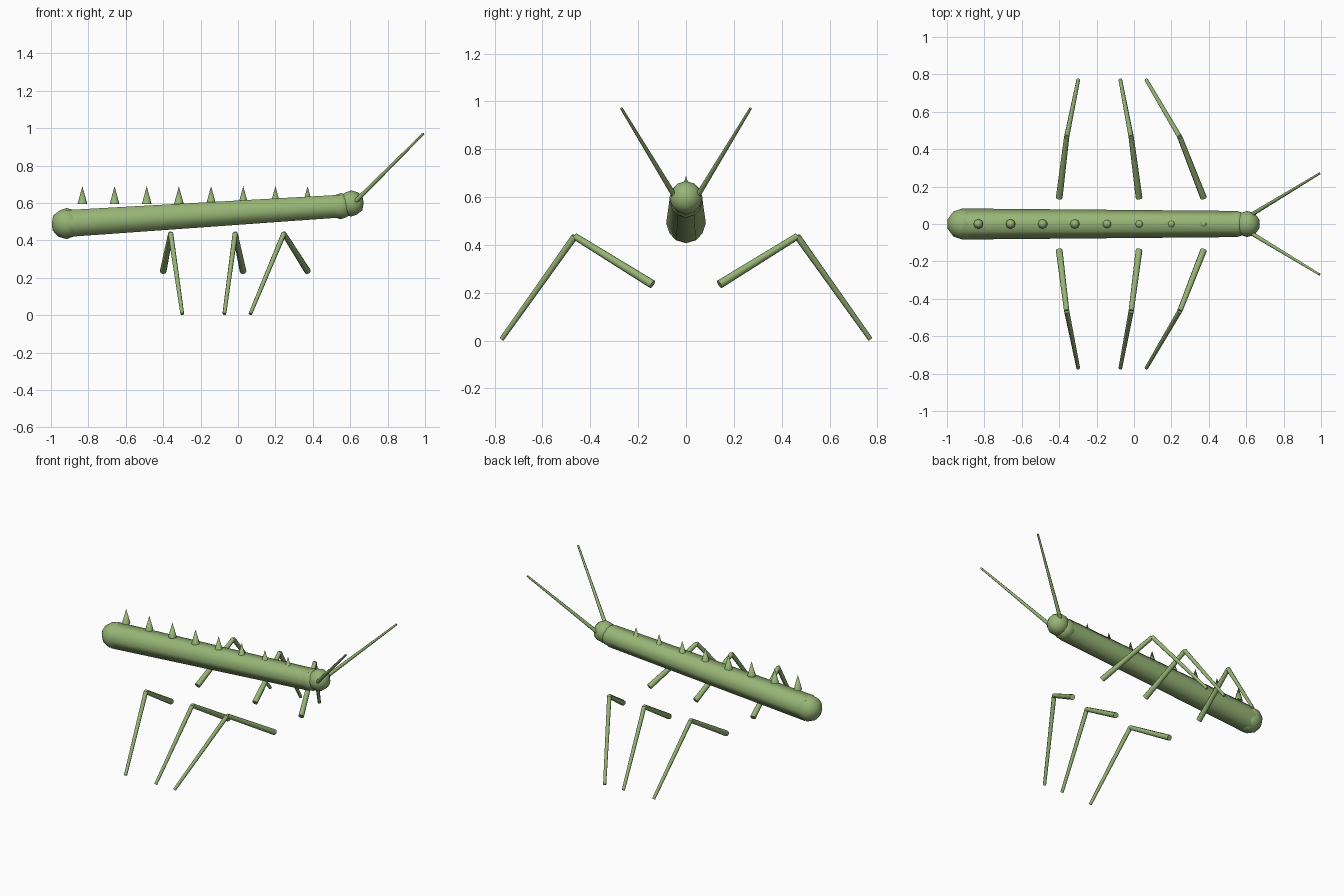
import bpy
import bmesh
from math import cos, sin, tau, radians
from mathutils import Vector, Matrix

cube = bpy.data.objects.get("Cube")
if cube:
    bpy.data.objects.remove(cube, do_unlink=True)

# One leaf-green material
green = bpy.data.materials.new("leaf_green")
colour = (0.31, 0.46, 0.18, 1)
green.use_nodes = True
green.diffuse_color = colour
green.node_tree.nodes["Principled BSDF"].inputs["Base Color"].default_value = colour


def finish(name, bm):
    bmesh.ops.recalc_face_normals(bm, faces=bm.faces)
    mesh = bpy.data.meshes.new(name)
    bm.to_mesh(mesh)
    bm.free()
    mesh.materials.append(green)
    obj = bpy.data.objects.new(name, mesh)
    bpy.context.collection.objects.link(obj)
    bpy.ops.object.select_all(action="DESELECT")
    obj.select_set(True)
    bpy.context.view_layer.objects.active = obj
    bpy.ops.object.shade_smooth_by_angle(angle=radians(65))
    return obj


def rod(name, start, end, r_start, r_end, sides=8):
    """Tapered, capped rod between two points."""
    start, end = Vector(start), Vector(end)
    axis = (end - start).normalized()
    ref = Vector((0, 1, 0)) if abs(axis.y) < 0.5 else Vector((1, 0, 0))
    u = (ref - axis * ref.dot(axis)).normalized()
    v = axis.cross(u)
    bm = bmesh.new()
    rings = []
    for centre, r in ((start, r_start), (end, r_end)):
        rings.append([bm.verts.new(centre + r * (u * cos(tau * i / sides) + v * sin(tau * i / sides)))
                      for i in range(sides)])
    a, b = rings
    for i in range(sides):
        j = (i + 1) % sides
        bm.faces.new((a[i], a[j], b[j], b[i]))
    bm.faces.new(a[::-1])
    bm.faces.new(b)
    return finish(name, bm)


def ball(name, centre, radius):
    bm = bmesh.new()
    bmesh.ops.create_icosphere(bm, subdivisions=2, radius=radius,
                               matrix=Matrix.Translation(centre))
    return finish(name, bm)


# Six-sided body with rounded ends, and the head
tail, neck = (-0.917, 0, 0.49), (0.55, 0, 0.583)
rod("body", tail, neck, 0.083, 0.07, sides=6)
ball("tail_end", tail, 0.083)
ball("neck", neck, 0.07)
ball("head", (0.605, 0, 0.597), 0.07)

# Row of spines along the back
for i in range(8):
    x = -0.832 + 0.172 * i
    bm = bmesh.new()
    bmesh.ops.create_cone(bm, cap_ends=True, segments=8, radius1=0.026, radius2=0,
                          depth=0.096, matrix=Matrix.Translation((x, 0, 0.642)))
    finish(f"spine_{i + 1}", bm)

# Antennae and bent legs, mirrored across the body
legs = {"hind": (-0.40, -0.36, -0.298),
        "middle": (0.027, -0.015, -0.073),
        "fore": (0.372, 0.245, 0.066)}
for side, s in (("front", -1), ("back", 1)):
    rod(f"{side}_antenna", (0.62, 0.045 * s, 0.60), (0.992, 0.27 * s, 0.971), 0.012, 0.006)
    for pair, (hip_x, knee_x, foot_x) in legs.items():
        hip = (hip_x, 0.14 * s, 0.235)
        knee = (knee_x, 0.465 * s, 0.436)
        foot = (foot_x, 0.77 * s, 0.007)
        rod(f"{side}_{pair}_thigh", hip, knee, 0.018, 0.014)
        rod(f"{side}_{pair}_shin", knee, foot, 0.014, 0.01)
